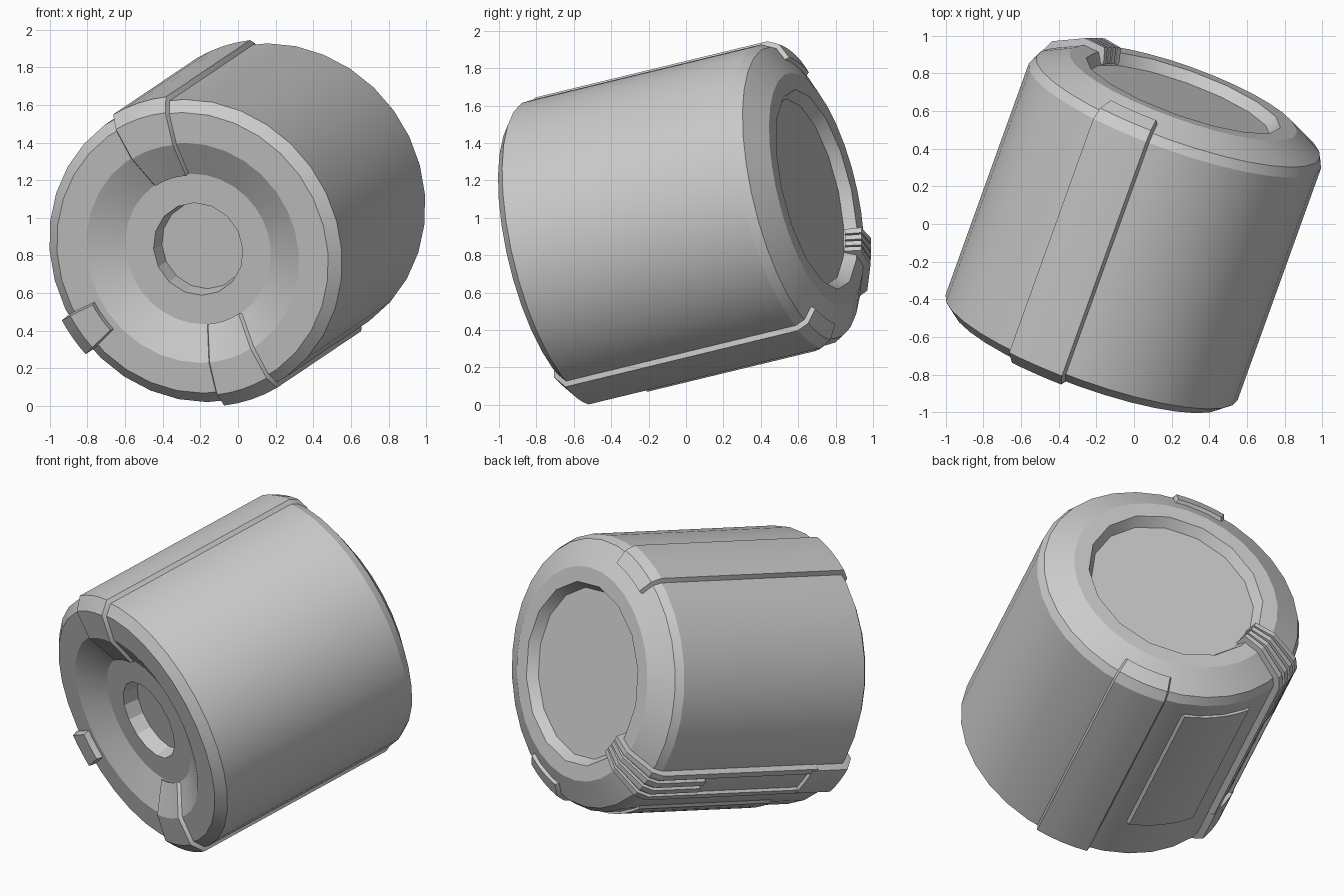
import bpy, bmesh
from math import sin, cos, pi, radians
from mathutils import Vector

if "Cube" in bpy.data.objects:
    bpy.data.objects.remove(bpy.data.objects["Cube"])

# Tilted canister frame: AXIS runs front to back, SIDE is horizontal, UP completes it
AXIS = Vector((0.33, 0.917, 0.222)).normalized()
SIDE = AXIS.cross(Vector((0, 0, 1))).normalized()
UP = SIDE.cross(AXIS)
ORIGIN = Vector((-0.225, -0.655, 0.825))
SEGS = 32


def place(t, r, deg):
    p = radians(deg)
    return ORIGIN + AXIS * t + (SIDE * cos(p) + UP * sin(p)) * r


def finish(name, bm):
    bmesh.ops.recalc_face_normals(bm, faces=bm.faces)
    me = bpy.data.meshes.new(name)
    bm.to_mesh(me)
    bm.free()
    me.shade_smooth()
    me.set_sharp_from_angle(angle=radians(22))
    ob = bpy.data.objects.new(name, me)
    bpy.context.collection.objects.link(ob)
    return ob


def revolve(name, profile):
    """Closed solid of revolution; points (t, radius, sides)."""
    bm = bmesh.new()
    rings = []
    for t, r, sides in profile:
        ring = []
        for i in range(SEGS):
            # with 16 sides, odd points lie on the middle of each edge
            k = cos(pi / 16) if sides == 16 and i % 2 else 1
            ring.append(bm.verts.new(place(t, r * k, i * 360 / SEGS)))
        rings.append(ring)
    for a, b in zip(rings, rings[1:]):
        for i in range(SEGS):
            j = (i + 1) % SEGS
            bm.faces.new((a[i], a[j], b[j], b[i]))
    bm.faces.new(rings[0])
    bm.faces.new(rings[-1])
    return finish(name, bm)


def offset(path, d):
    """Offset a (t, r) path outward with mitred corners."""
    pts = [Vector(p[:2]) for p in path]
    norms = []
    for a, b in zip(pts, pts[1:]):
        v = (b - a).normalized()
        norms.append(Vector((-v.y, v.x)))
    out = []
    for i, p in enumerate(pts):
        n1, n2 = norms[max(i - 1, 0)], norms[min(i, len(norms) - 1)]
        m = (n1 + n2).normalized()
        out.append(p + m * d / max(m.dot(n1), 0.4))
    return out


def strip(name, path, deg, height, slope=0.02, cols=4):
    """Raised band following the hull; path points (t, radius, half angle)."""
    bm = bmesh.new()
    low, high = offset(path, -0.015), offset(path, height)
    rows = []
    for (t, r, half), lo, hi in zip(path, low, high):
        inner = half - slope / r * 180 / pi
        top = [bm.verts.new(place(hi.x, hi.y, deg - inner + 2 * inner * c / cols)) for c in range(cols + 1)]
        bot = [bm.verts.new(place(lo.x, lo.y, deg + half - 2 * half * c / cols)) for c in range(cols + 1)]
        rows.append(top + bot)
    n = len(rows[0])
    for a, b in zip(rows, rows[1:]):
        for i in range(n):
            j = (i + 1) % n
            bm.faces.new((a[i], a[j], b[j], b[i]))
    for row in (rows[0], rows[-1]):
        for c in range(cols):
            bm.faces.new((row[c], row[c + 1], row[n - 2 - c], row[n - 1 - c]))
    return finish(name, bm)


# Main shell: front hub well, front bowl, drum wall, rear chamfer, rear recess
revolve("canister_body", [
    (0.135, 0.238, 16), (0.04, 0.252, 16), (0.04, 0.41, 32), (-0.05, 0.60, 32),
    (-0.05, 0.765, 32), (0, 0.825, 32), (1.34, 0.825, 32), (1.39, 0.80, 32),
    (1.475, 0.64, 32), (1.475, 0.548, 16), (1.415, 0.51, 16)])

# Two opposite bands wrapping from the bowl, along the drum, onto the rear chamfer
band = [(0.04, 0.415, 16), (-0.05, 0.60, 14), (-0.05, 0.765, 12.7), (0, 0.825, 12.3),
        (1.34, 0.825, 12.3), (1.39, 0.80, 12.3), (1.43, 0.725, 12.3)]
for name, deg in (("upper_band", 107.5), ("lower_band", -72.5)):
    strip(name, band, deg, 0.022)

# Raised panel on the underside
strip("underside_panel", [(0.27, 0.825, 17), (1.25, 0.825, 17)], 250, 0.014, 0.025, 6)

# Latch: base rail, front clip and ridges hooking into the rear recess
strip("latch_rail", [(0.02, 0.825, 8), (1.34, 0.825, 8), (1.39, 0.80, 8), (1.475, 0.64, 8)],
      213, 0.016, 0.008)
strip("latch_front_clip", [(-0.05, 0.635, 8.3), (-0.05, 0.765, 8.3), (0, 0.825, 8), (0.24, 0.825, 8)],
      213, 0.04, 0.01)
for i, start in enumerate((0.2, 1.0, 1.0, 0.2)):
    strip("latch_ridge_%d" % (i + 1),
          [(start, 0.825, 1.6), (1.34, 0.825, 1.6), (1.39, 0.80, 1.6), (1.475, 0.64, 1.8),
           (1.475, 0.548, 2.1), (1.415, 0.53, 2.1)],
          206.4 + 4.4 * i, 0.036, 0.004, 1)
